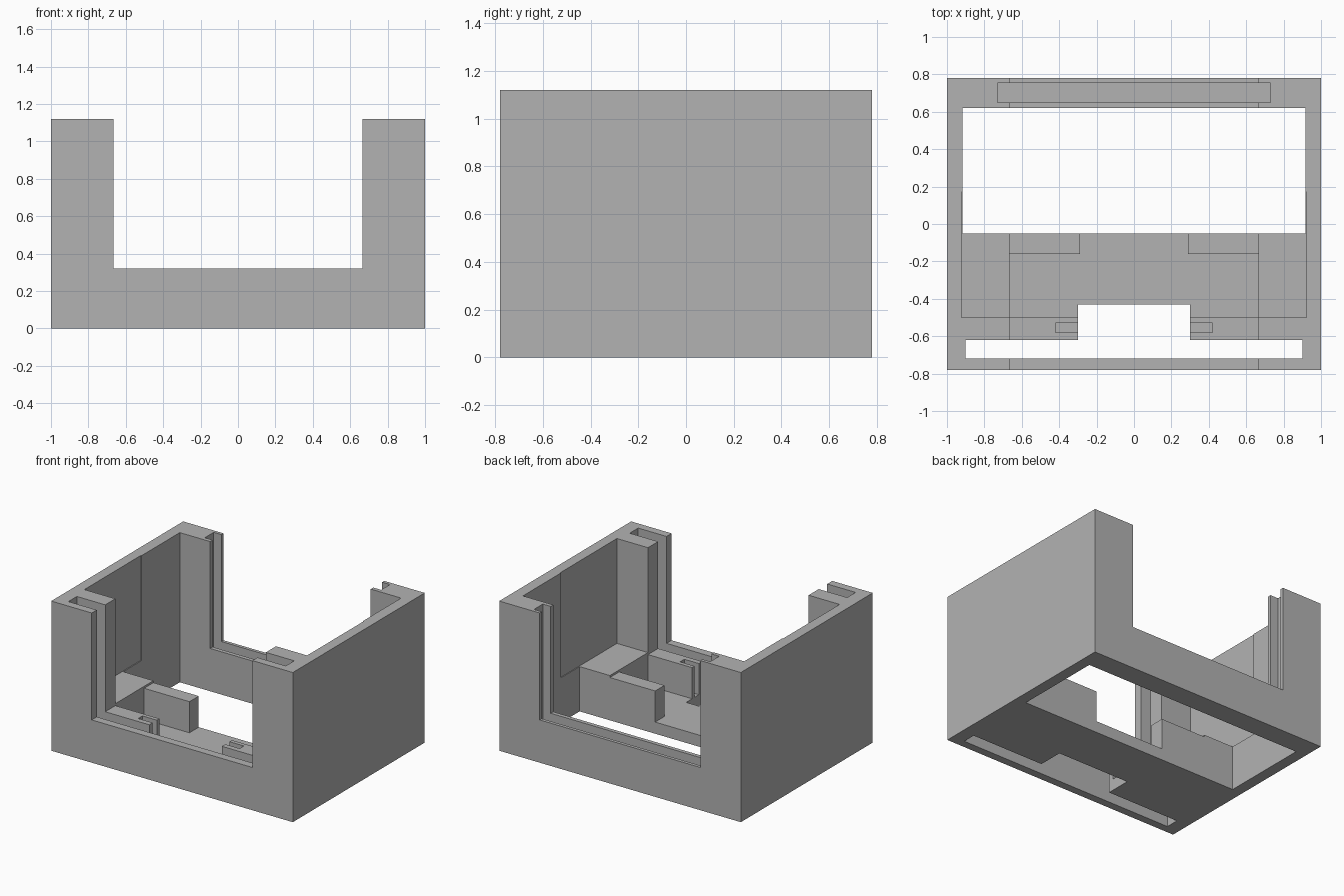
import bpy

if "Cube" in bpy.data.objects:
    bpy.data.objects.remove(bpy.data.objects["Cube"], do_unlink=True)

W, D, H = 1.0, 0.78, 1.12          # half width, half depth, height
SILL, FLOOR, SHELF = 0.32, 0.087, 0.335
BELOW, ABOVE = -0.2, 1.5           # cutter ends outside the body

grey = bpy.data.materials.new("plain grey")
grey.use_nodes = True
colour = (0.45, 0.45, 0.45, 1)
grey.diffuse_color = colour
grey.node_tree.nodes["Principled BSDF"].inputs["Base Color"].default_value = colour


def box(name, half_x, y0, y1, z0, z1):
    """Box centred on x = 0, given by its half width and y, z ranges."""
    bpy.ops.mesh.primitive_cube_add(size=1, location=(0, (y0 + y1) / 2, (z0 + z1) / 2))
    ob = bpy.context.object
    ob.name = name
    ob.scale = (2 * half_x, y1 - y0, z1 - z0)
    bpy.ops.object.transform_apply(location=True, rotation=False, scale=True)
    ob.data.materials.append(grey)
    return ob


housing = box("housing", W, -D, D, 0, H)

# Openings: name, half width, y range, z range
cuts = [
    ("window_opening", 0.665, -1, 1, SILL, ABOVE),
    ("side_pocket", 0.922, -0.5, 0.17, SHELF, ABOVE),
    ("rear_well", 0.916, -0.05, 0.62, BELOW, ABOVE),
    ("floor_recess", 0.665, -0.5, -0.16, FLOOR, ABOVE),
    ("floor_passage", 0.29, -0.3, 0.1, FLOOR, ABOVE),
    ("front_slot", 0.90, -0.72, -0.62, BELOW, ABOVE),
    ("front_gap", 0.30, -0.67, -0.43, BELOW, ABOVE),
    ("gap_notches", 0.42, -0.58, -0.53, FLOOR, 0.5),
    ("rear_slot", 0.73, 0.65, 0.755, 0.255, ABOVE),
]
for cut in cuts:
    cutter = box(*cut)
    cutter.hide_render = True
    mod = housing.modifiers.new(cut[0], "BOOLEAN")
    mod.operation = "DIFFERENCE"
    mod.solver = "EXACT"
    mod.object = cutter
    bpy.context.view_layer.objects.active = housing
    bpy.ops.object.modifier_apply(modifier=mod.name)
    bpy.data.objects.remove(cutter, do_unlink=True)
